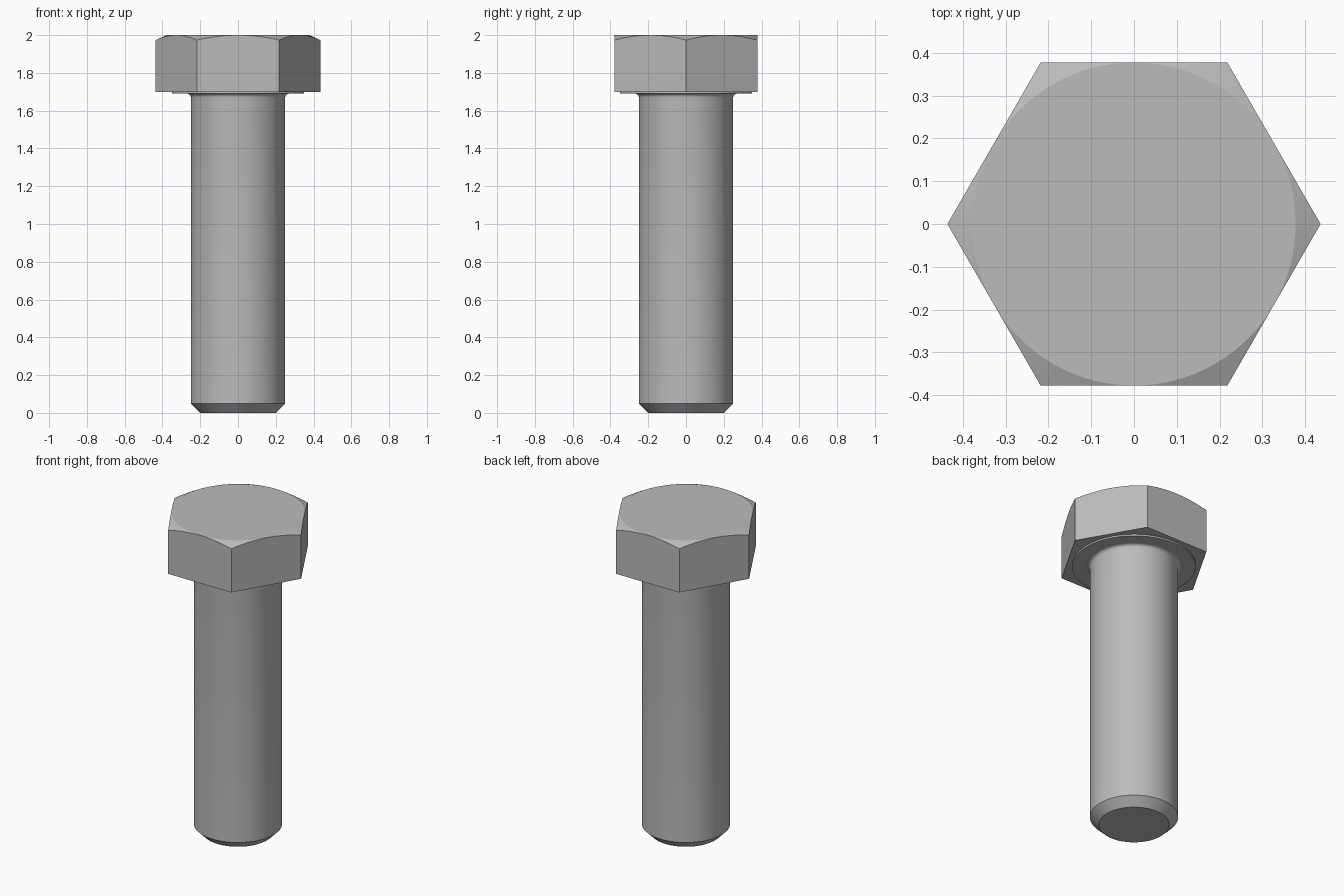
import bpy
import bmesh
from math import cos, sin, pi, radians

SEGMENTS = 96
FLAT = 0.378          # centre to flat of the hexagon
CHAMFER = 0.45        # slope of the head chamfer
SHANK_R = 0.25
FILLET = 0.02
SEAT_Z = 1.69
HEAD_Z = 1.70
TOP_Z = 2.0

cube = bpy.data.objects.get("Cube")
if cube:
    bpy.data.objects.remove(cube, do_unlink=True)

steel = bpy.data.materials.new("steel grey")
steel.use_nodes = True
steel.diffuse_color = (0.5, 0.5, 0.5, 1)
steel.node_tree.nodes["Principled BSDF"].inputs["Base Color"].default_value = steel.diffuse_color


def hex_radius(angle):
    """Distance to the hexagon side, with corners on the x axis."""
    return FLAT / cos(angle % (pi / 3) - pi / 6)


def circle(radius, z):
    return lambda a: (radius * cos(a), radius * sin(a), z)


def hexagon(z, chamfer=0):
    def point(a):
        r = hex_radius(a)
        return r * cos(a), r * sin(a), z - chamfer * (r - FLAT)
    return point


def loft(name, rings, cap_start=False, cap_end=False):
    """Bridge a stack of rings, listed outward from below to above."""
    bm = bmesh.new()
    angles = [2 * pi * i / SEGMENTS for i in range(SEGMENTS)]
    loops = [[bm.verts.new(ring(a)) for a in angles] for ring in rings]
    for low, high in zip(loops, loops[1:]):
        for i in range(SEGMENTS):
            j = (i + 1) % SEGMENTS
            bm.faces.new((low[i], low[j], high[j], high[i]))
    if cap_start:
        bm.faces.new(loops[0][::-1])
    if cap_end:
        bm.faces.new(loops[-1])
    bmesh.ops.remove_doubles(bm, verts=bm.verts, dist=0.0001)
    mesh = bpy.data.meshes.new(name)
    bm.to_mesh(mesh)
    bm.free()
    mesh.materials.append(steel)
    obj = bpy.data.objects.new(name, mesh)
    bpy.context.collection.objects.link(obj)
    bpy.ops.object.select_all(action="DESELECT")
    obj.select_set(True)
    bpy.context.view_layer.objects.active = obj
    bpy.ops.object.shade_smooth_by_angle(angle=radians(20))
    return obj


# Shank with chamfered tip and a fillet under the head
fillet = [circle(SHANK_R + FILLET * (1 - cos(t)), SEAT_Z - FILLET * (1 - sin(t)))
          for t in (pi / 2 * i / 6 for i in range(7))]
loft("shank", [circle(0.2, 0), circle(SHANK_R, 0.05)] + fillet, cap_start=True)

# Hexagonal head with washer face below and chamfered corners above
loft("hex_head", [
    circle(SHANK_R + FILLET, SEAT_Z),
    circle(0.35, SEAT_Z),
    circle(0.35, HEAD_Z),
    hexagon(HEAD_Z),
    hexagon(TOP_Z, CHAMFER),
    circle(FLAT, TOP_Z),
], cap_end=True)
